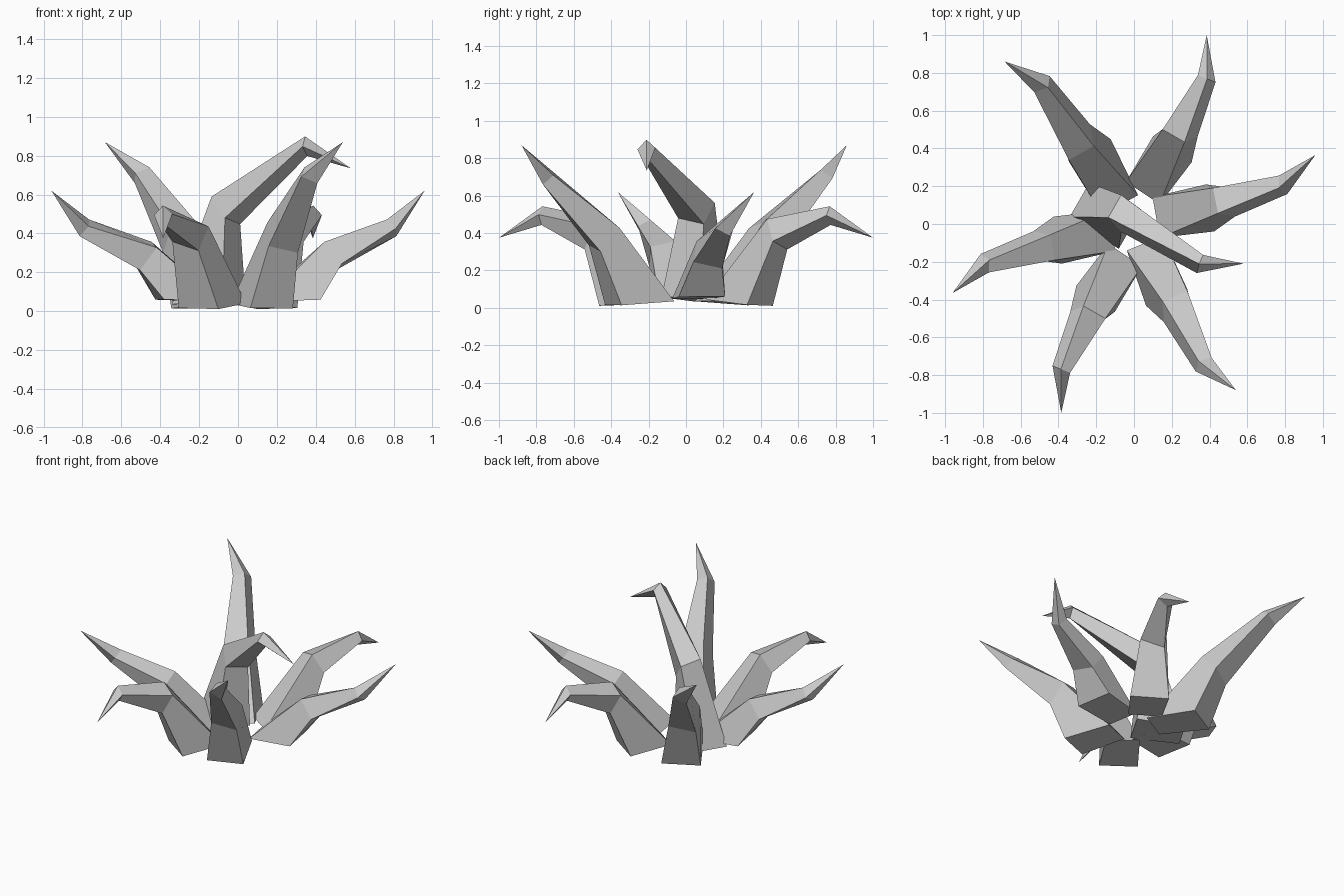
import bpy, bmesh
from math import radians, sin, cos
from mathutils import Vector, Matrix

if "Cube" in bpy.data.objects:
    bpy.data.objects.remove(bpy.data.objects["Cube"])


def section(azimuth, ring):
    """Four-sided cross-section: centre, half width, half depth, pitch, roll."""
    x, y, z, w, t, pitch, roll = ring
    a, p, r = radians(azimuth), radians(pitch), radians(roll)
    side = Vector((sin(a), -cos(a), 0))
    depth = Vector((cos(a) * cos(p), sin(a) * cos(p), sin(p)))
    s = side * cos(r) - depth * sin(r)
    d = depth * cos(r) + side * sin(r)
    c = Vector((x, y, z))
    return [c - s * w * 0.93 - d * t, c + s * w * 0.93 - d * t,
            c + s * w * 1.07 + d * t, c - s * w * 1.07 + d * t]


def leaf(name, azimuth, rings, tip, turn=0, spread=1.0):
    """Loft the sections into a closed blade ending in a point."""
    m = Matrix.Rotation(radians(turn), 4, 'Z') @ Matrix.Diagonal((spread, spread, 1, 1))
    bm = bmesh.new()
    loops = [[bm.verts.new(m @ v) for v in section(azimuth, r)] for r in rings]
    end = bm.verts.new(m @ Vector(tip))
    bm.faces.new(loops[0])
    for lo, hi in zip(loops, loops[1:]):
        for i in range(4):
            j = (i + 1) % 4
            bm.faces.new((lo[i], lo[j], hi[j], hi[i]))
    for i in range(4):
        bm.faces.new((loops[-1][i], loops[-1][(i + 1) % 4], end))
    bmesh.ops.recalc_face_normals(bm, faces=bm.faces)
    mesh = bpy.data.meshes.new(name)
    bm.to_mesh(mesh)
    bm.free()
    bpy.context.collection.objects.link(bpy.data.objects.new(name, mesh))


# Drooping leaves, back and front
droop = (68, [(.125, .28, .028, .115, .14, -6, 12),
              (.24, .485, .395, .075, .07, -65, 18),
              (.383, .77, .495, .037, .034, -90, 40)], (.385, 1.0, .375))
leaf("drooping_leaf_back", *droop)
leaf("drooping_leaf_front", *droop, turn=180)

# Upright leaves, front right and back left
upright = (-58, [(.115, -.245, .026, .11, .155, -4, 10),
                 (.225, -.435, .38, .078, .082, -52, 15),
                 (.372, -.745, .70, .042, .037, -50, 30)], (.54, -.88, .87))
leaf("upright_leaf_front", *upright)
leaf("upright_leaf_back", *upright, turn=187, spread=1.065)

# Low spreading leaves, right and left
low = (20, [(.26, .06, .055, .118, .145, 2, 10),
            (.475, .12, .285, .075, .072, -55, 15),
            (.79, .21, .43, .04, .036, -55, 35)], (.96, .365, .62))
leaf("low_leaf_right", *low)
leaf("low_leaf_left", *low, turn=180)

# Tall central leaf with a bent tip
leaf("tall_centre_leaf", -20, [(-.155, .05, .047, .112, .155, 4, 10),
                               (-.065, .06, .52, .075, .075, -50, 15),
                               (.35, -.21, .85, .036, .036, -85, 40)], (.58, -.21, .735))
